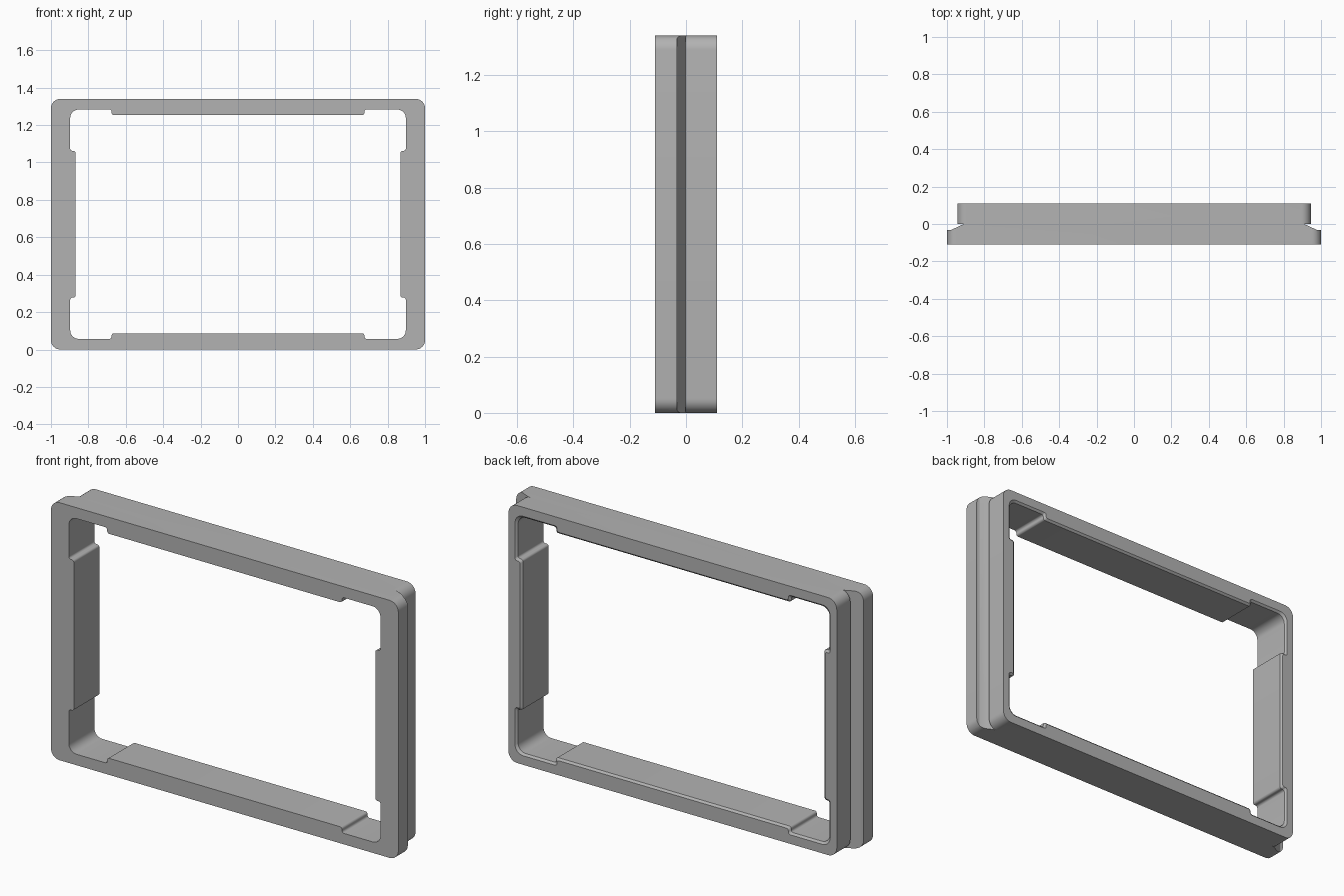
import bpy, bmesh, math
from mathutils import Vector

if "Cube" in bpy.data.objects:
    bpy.data.objects.remove(bpy.data.objects["Cube"])

HALF_H = 0.67      # half height; the frame is centred on this z
FRONT, BACK = -0.11, 0.11

grey = bpy.data.materials.new("plain grey")
grey.use_nodes = True
grey.diffuse_color = (0.45, 0.45, 0.45, 1)
grey.node_tree.nodes["Principled BSDF"].inputs["Base Color"].default_value = grey.diffuse_color


def rounded(corners, steps=8):
    """Closed outline from (x, z, radius) corners, each turned into an arc."""
    out = []
    for i, (x, z, r) in enumerate(corners):
        p = Vector((x, z))
        a = (Vector(corners[i - 1][:2]) - p).normalized()
        b = (Vector(corners[(i + 1) % len(corners)][:2]) - p).normalized()
        centre = p + (a + b) * r
        for k in range(steps + 1):
            t = k / steps * math.pi / 2
            out.append(centre - b * r * math.cos(t) - a * r * math.sin(t))
    return out


def mirrored(quarter):
    """Repeat a quarter outline in all four quadrants, counter-clockwise."""
    half = quarter + [(-x, z, r) for x, z, r in reversed(quarter)]
    return half + [(-x, -z, r) for x, z, r in half]


def loft(name, rings):
    """Solid through matching rings of 3D points."""
    bm = bmesh.new()
    loops = [[bm.verts.new(p) for p in ring] for ring in rings]
    for lo, hi in zip(loops, loops[1:]):
        for i in range(len(lo)):
            bm.faces.new((lo[i - 1], lo[i], hi[i], hi[i - 1]))
    bm.faces.new(loops[0])
    bm.faces.new(loops[-1])
    bmesh.ops.recalc_face_normals(bm, faces=bm.faces)
    mesh = bpy.data.meshes.new(name)
    bm.to_mesh(mesh)
    bm.free()
    mesh.materials.append(grey)
    obj = bpy.data.objects.new(name, mesh)
    bpy.context.collection.objects.link(obj)
    return obj


def at_depth(outline, y):
    return [(p.x, y, p.y + HALF_H) for p in outline]


def combine(target, other, operation):
    """Apply a boolean and remove the helper."""
    mod = target.modifiers.new(operation, "BOOLEAN")
    mod.operation, mod.solver, mod.object = operation, "EXACT", other
    bpy.context.view_layer.objects.active = target
    bpy.ops.object.modifier_apply(modifier=mod.name)
    bpy.data.objects.remove(other)


def block(name, half_width, y0, y1):
    outline = rounded(mirrored([(half_width, HALF_H, 0.05)]))
    return loft(name, [at_depth(outline, y0), at_depth(outline, y1)])


def opening(d):
    """Inner outline with a raised pad on every side, grown by d."""
    return rounded(mirrored([
        (0.868 + d, 0.392 - d, 0.012), (0.897 + d, 0.392 - d, 0.012),
        (0.897 + d, 0.613 + d, 0.045),
        (0.676 - d, 0.613 + d, 0.012), (0.676 - d, 0.584 + d, 0.012)]))


# Wide front flange
frame = block("frame", 1.0, FRONT, 0)

# Undercut groove behind the flange, down both sides
groove = [(1.1, -0.032), (0.979, -0.032), (0.909, 0), (0.909, 0.05), (1.1, 0.05)]
for side in (1, -1):
    cutter = loft("groove_cutter", [[(side * x, y, z) for x, y in groove] for z in (-0.1, 1.5)])
    combine(frame, cutter, "DIFFERENCE")

# Narrower rear body
combine(frame, block("rear_body", 0.945, -0.001, BACK), "UNION")

# Opening with pads and a small bevel at the back edge
plain = opening(0)
window = loft("opening_cutter", [at_depth(plain, -0.2), at_depth(plain, BACK - 0.01),
                                 at_depth(opening(0.014), BACK + 0.004)])
combine(frame, window, "DIFFERENCE")

bpy.ops.object.select_all(action="DESELECT")
frame.select_set(True)
bpy.context.view_layer.objects.active = frame
bpy.ops.object.shade_smooth_by_angle(angle=math.radians(30))
